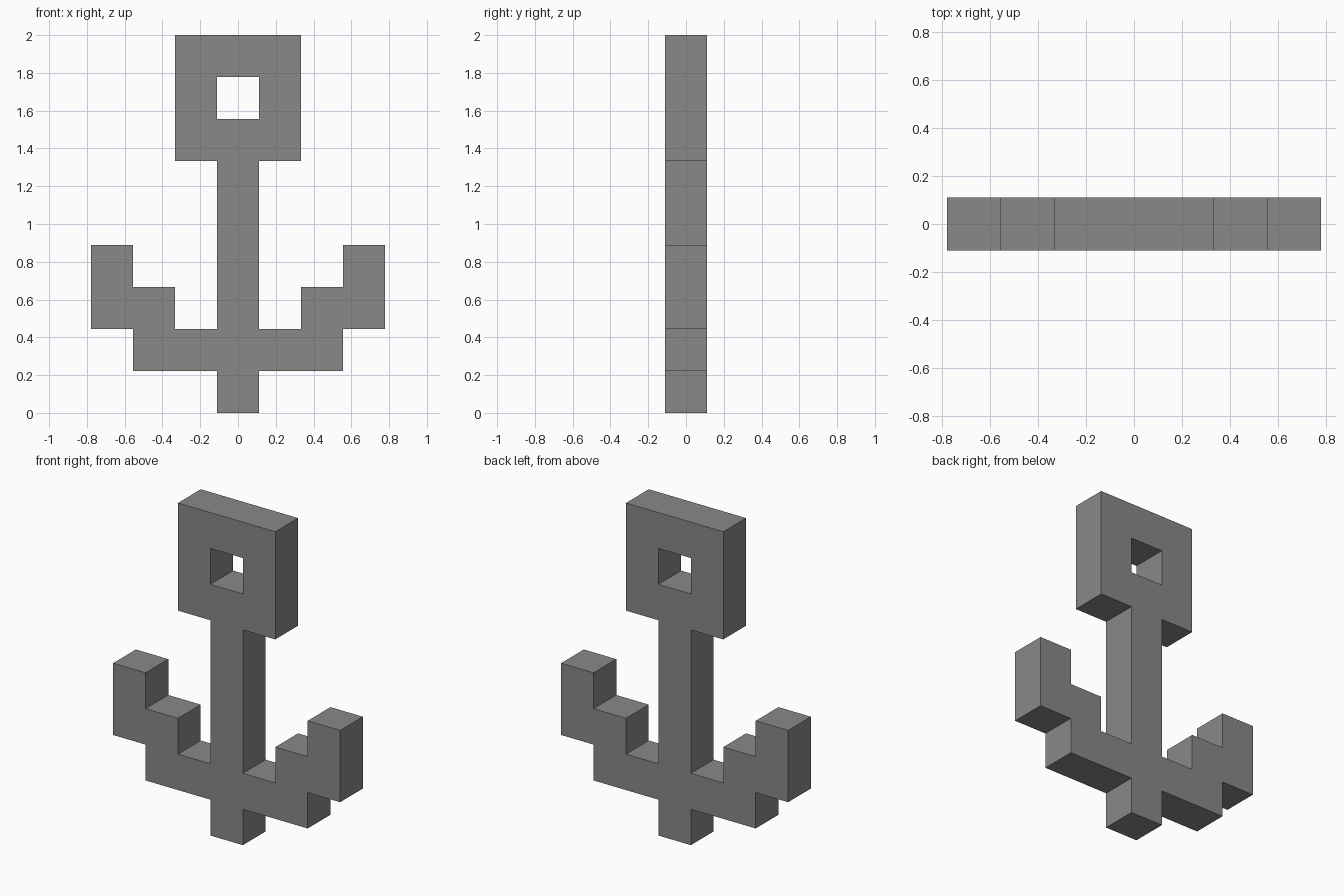
import bpy
import bmesh

cube = bpy.data.objects.get("Cube")
if cube:
    bpy.data.objects.remove(cube, do_unlink=True)

U = 2 / 9  # block size: the anchor is nine blocks tall

# Flat grey material
grey = bpy.data.materials.new("iron grey")
grey.use_nodes = True
colour = (0.25, 0.25, 0.25, 1.0)
grey.diffuse_color = colour
grey.node_tree.nodes["Principled BSDF"].inputs["Base Color"].default_value = colour

# Left half outline in blocks (x, z): foot, stepped arm, shank, ring with half its hole
outline = [
    (0, 0), (.5, 0), (.5, 1), (2.5, 1), (2.5, 2), (3.5, 2), (3.5, 4),
    (2.5, 4), (2.5, 3), (1.5, 3), (1.5, 2), (.5, 2),
    (.5, 6), (1.5, 6), (1.5, 9), (0, 9),
    (0, 8), (.5, 8), (.5, 7), (0, 7),
]

# Extrude the outline one block deep
bm = bmesh.new()
front = bm.faces.new([bm.verts.new((x * U, -U / 2, z * U)) for x, z in outline])
back = bmesh.ops.extrude_face_region(bm, geom=[front], use_keep_orig=True)
bmesh.ops.translate(bm, vec=(0, U, 0),
                    verts=[v for v in back["geom"] if isinstance(v, bmesh.types.BMVert)])
bmesh.ops.recalc_face_normals(bm, faces=bm.faces)

# Open the centre plane so the two halves join cleanly
centre = [f for f in bm.faces if all(abs(v.co.x) < 1e-5 for v in f.verts)]
bmesh.ops.delete(bm, geom=centre, context='FACES')

mesh = bpy.data.meshes.new("anchor")
bm.to_mesh(mesh)
bm.free()
mesh.materials.append(grey)
anchor = bpy.data.objects.new("anchor", mesh)
bpy.context.collection.objects.link(anchor)

# Mirror the right half
mirror = anchor.modifiers.new("mirror", 'MIRROR')
mirror.use_axis = (True, False, False)
mirror.use_clip = True
